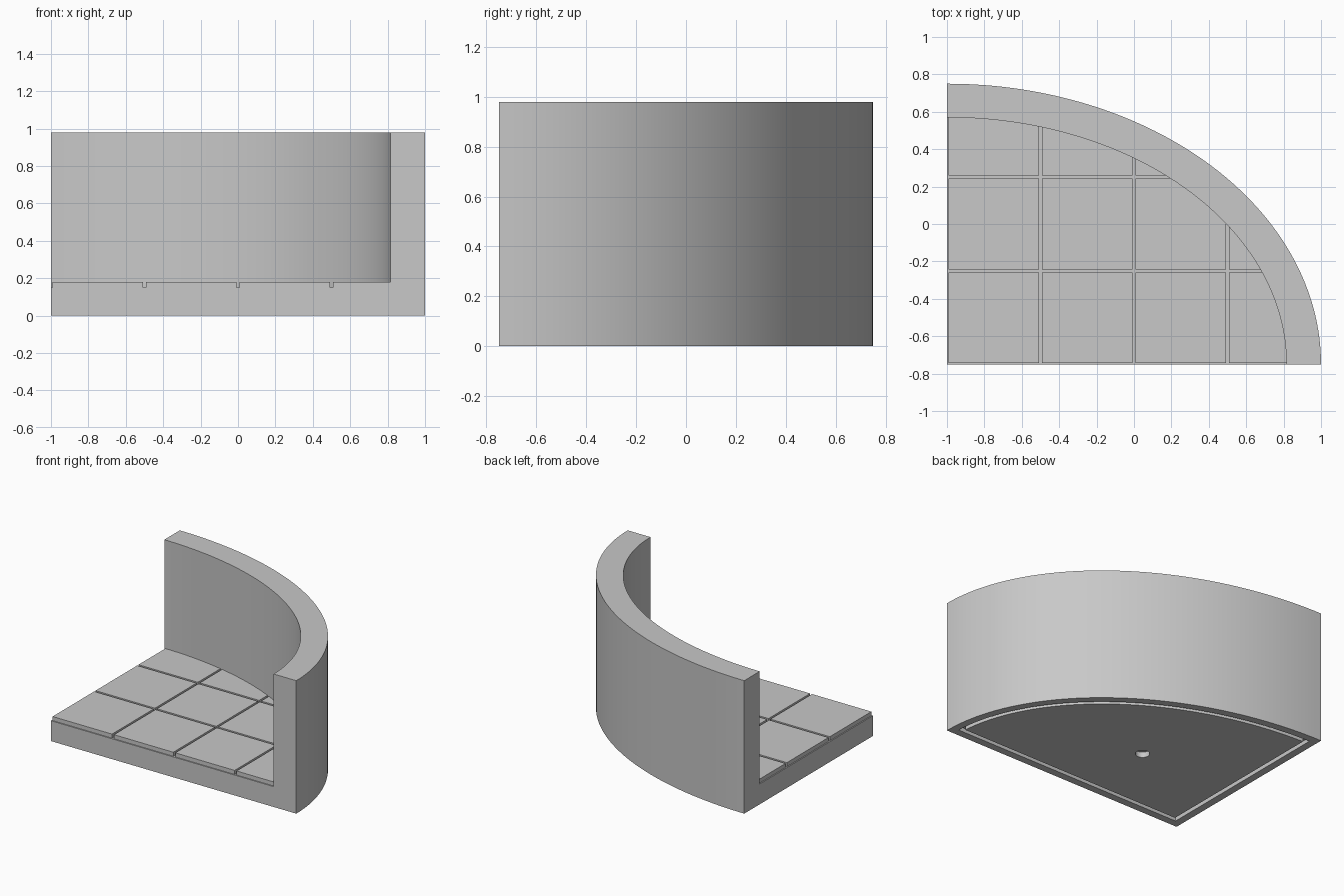
import bpy
import bmesh
from math import asin, acos, cos, sin
from mathutils import Vector

CORNER = Vector((-1.0, -0.75, 0.0))   # centre of the quarter ellipse
OUTER = (2.0, 1.5)
INNER = (1.815, 1.32)
HEIGHT, FLOOR, TILE_TOP = 0.98, 0.15, 0.18
SEGMENTS = 64

if "Cube" in bpy.data.objects:
    bpy.data.objects.remove(bpy.data.objects["Cube"])

stone = bpy.data.materials.new("stone grey")
stone.use_nodes = True
grey = (0.58, 0.58, 0.58, 1.0)
stone.diffuse_color = grey
stone.node_tree.nodes["Principled BSDF"].inputs["Base Color"].default_value = grey


def quarter(radii, inset=0.0, pad=0.0):
    """Quarter ellipse outline, with straight sides inset or padded outward."""
    a, b = radii[0] - inset, radii[1] - inset
    start, end = asin(inset / b), acos(inset / a)
    angles = [start + (end - start) * i / SEGMENTS for i in range(SEGMENTS + 1)]
    points = [(a * cos(t), b * sin(t)) for t in angles]
    if pad:
        points = [(a, -pad)] + points + [(-pad, b), (-pad, -pad)]
    else:
        points.append((inset, inset))
    return points


def prism(outline, low, high):
    bm = bmesh.new()
    verts = [bm.verts.new(CORNER + Vector((x, y, low))) for x, y in outline]
    face = bm.faces.new(verts)
    top = bmesh.ops.extrude_face_region(bm, geom=[face])["geom"]
    moved = [v for v in top if isinstance(v, bmesh.types.BMVert)]
    bmesh.ops.translate(bm, verts=moved, vec=(0, 0, high - low))
    bmesh.ops.recalc_face_normals(bm, faces=bm.faces)
    return bm


def add_object(name, bm):
    mesh = bpy.data.meshes.new(name)
    bm.to_mesh(mesh)
    bm.free()
    obj = bpy.data.objects.new(name, mesh)
    obj.data.materials.append(stone)
    bpy.context.collection.objects.link(obj)
    return obj


def activate(obj):
    bpy.ops.object.select_all(action='DESELECT')
    obj.select_set(True)
    bpy.context.view_layer.objects.active = obj


def cut(target, cutter):
    mod = target.modifiers.new("cut", 'BOOLEAN')
    mod.operation, mod.solver, mod.object = 'DIFFERENCE', 'EXACT', cutter
    activate(target)
    bpy.ops.object.modifier_apply(modifier=mod.name)
    bpy.data.objects.remove(cutter)


def smooth(obj):
    activate(obj)
    bpy.ops.object.shade_smooth_by_angle(angle=0.5)


# Curved wall and base in one solid
body = add_object("wall_and_base", prism(quarter(OUTER), 0, HEIGHT))
cut(body, add_object("room_cutter", prism(quarter(INNER, pad=0.1), FLOOR, HEIGHT + 0.1)))

# Narrow channel around the underside
channel = add_object("channel_cutter", prism(quarter(OUTER, inset=0.055), -0.05, 0.03))
cut(channel, add_object("channel_core", prism(quarter(OUTER, inset=0.085), -0.1, 0.1)))
cut(body, channel)

# Round socket in the underside
bm = bmesh.new()
bmesh.ops.create_cone(bm, cap_ends=True, segments=32, radius1=0.048,
                      radius2=0.048, depth=0.08)
bmesh.ops.translate(bm, verts=bm.verts, vec=(-0.2, -0.15, 0))
cut(body, add_object("socket_cutter", bm))
smooth(body)

# Floor tiles, trimmed by the curved wall
GAP, SIZE = 0.008, 0.5
for col in range(4):
    for row in range(3):
        bm = prism(quarter(INNER), FLOOR, TILE_TOP)
        low = CORNER + Vector((col * SIZE + GAP, row * SIZE + GAP, 0))
        high = CORNER + Vector(((col + 1) * SIZE - GAP, (row + 1) * SIZE - GAP, 0))
        for point, sign in ((low, -1), (high, 1)):
            for axis in (Vector((1, 0, 0)), Vector((0, 1, 0))):
                bmesh.ops.bisect_plane(bm, geom=bm.verts[:] + bm.edges[:] + bm.faces[:],
                                       plane_co=point, plane_no=axis * sign,
                                       clear_outer=True)
                rim = [e for e in bm.edges if e.is_boundary]
                if rim:
                    bmesh.ops.holes_fill(bm, edges=rim)
        if len(bm.faces) < 4:
            bm.free()
            continue
        bmesh.ops.recalc_face_normals(bm, faces=bm.faces)
        smooth(add_object(f"floor_tile_{col}_{row}", bm))
